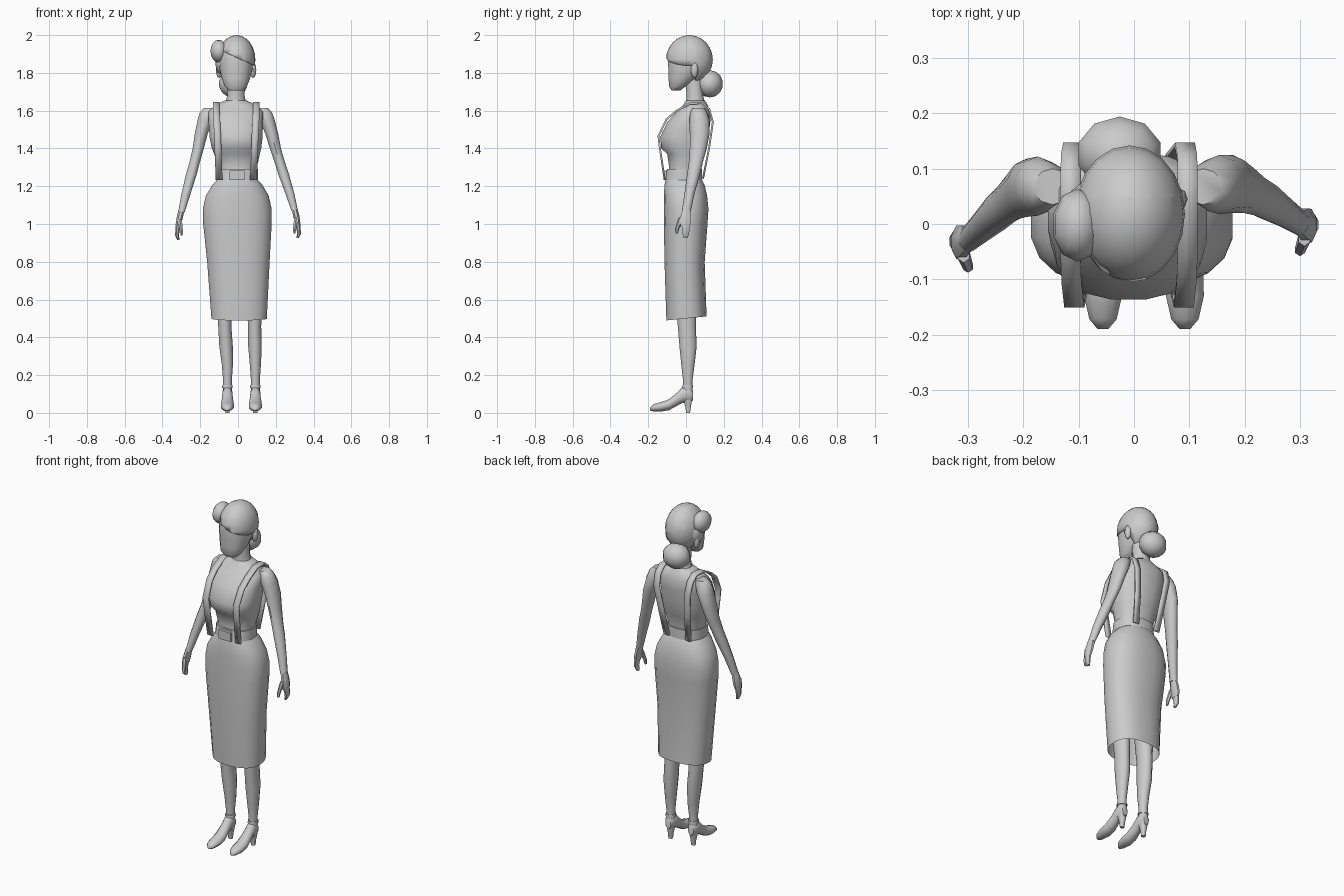
import bpy, bmesh
from math import sin, cos, pi, copysign
from mathutils import Vector

if "Cube" in bpy.data.objects:
    bpy.data.objects.remove(bpy.data.objects["Cube"])

grey = bpy.data.materials.new("plain grey")
grey.use_nodes = True
grey.diffuse_color = (.6, .6, .6, 1)
grey.node_tree.nodes["Principled BSDF"].inputs["Base Color"].default_value = grey.diffuse_color


def finish(name, bm, angle=50):
    """Turn a bmesh into a smooth shaded object with the shared material."""
    bmesh.ops.recalc_face_normals(bm, faces=bm.faces)
    mesh = bpy.data.meshes.new(name)
    bm.to_mesh(mesh)
    bm.free()
    mesh.materials.append(grey)
    obj = bpy.data.objects.new(name, mesh)
    bpy.context.collection.objects.link(obj)
    bpy.ops.object.select_all(action="DESELECT")
    obj.select_set(True)
    bpy.context.view_layer.objects.active = obj
    bpy.ops.object.shade_smooth_by_angle(angle=angle * pi / 180)
    return obj


def loft(name, rings, sides=12, power=2.0, along="z", capped=True, adjust=None):
    """Skin oval rings given as (centre x, half width, low side, high side, position)."""
    bm = bmesh.new()
    loops = []
    for x, half, low, high, pos in rings:
        loop = []
        for i in range(sides):
            a = 2 * pi * (i + .5) / sides
            c, s = [copysign(abs(t) ** (2 / power), t) for t in (cos(a), sin(a))]
            across = (low + high) / 2 + s * (high - low) / 2
            px = x + c * half
            p = Vector((px, across, pos) if along == "z" else (px, pos, across))
            loop.append(bm.verts.new(adjust(p) if adjust else p))
        loops.append(loop)
    for lower, upper in zip(loops, loops[1:]):
        for i in range(sides):
            j = (i + 1) % sides
            bm.faces.new((lower[i], lower[j], upper[j], upper[i]))
    if capped:
        bm.faces.new(loops[0])
        bm.faces.new(loops[-1])
    return finish(name, bm)


def ball(centre, size, segments, rings):
    bm = bmesh.new()
    bmesh.ops.create_uvsphere(bm, u_segments=segments, v_segments=rings, radius=1)
    bmesh.ops.scale(bm, vec=size, verts=bm.verts)
    bmesh.ops.translate(bm, vec=centre, verts=bm.verts)
    return bm


# Torso and neck
loft("torso", [
    (-.003, .106, -.1, .08, 1.22), (-.003, .104, -.09, .08, 1.3),
    (-.005, .122, -.1, .1, 1.37), (-.008, .132, -.132, .11, 1.4),
    (-.01, .142, -.138, .12, 1.46), (-.012, .145, -.1, .13, 1.54),
    (-.012, .145, -.05, .13, 1.595), (-.012, .11, -.015, .115, 1.63),
    (-.012, .055, 0, .1, 1.655)], sides=20, power=2.4)
loft("neck", [(-.012, .055, 0, .1, 1.65), (-.011, .047, .002, .092, 1.68),
              (-.01, .047, -.01, .09, 1.79)])

# Skirt, with the hem a little higher at the back
loft("skirt", [
    (.006, .148, -.105, .11, .5), (.002, .167, -.115, .1, .8),
    (-.003, .183, -.118, .115, 1), (-.004, .184, -.118, .12, 1.08),
    (-.004, .168, -.118, .113, 1.15), (-.003, .135, -.115, .1, 1.205),
    (-.003, .108, -.11, .085, 1.235)],
    sides=20, power=2.4, capped=False,
    adjust=lambda p: p + Vector((0, 0, .1 * p.y if p.z < .6 else 0)))

# Belt and buckle
loft("belt", [(-.003, .111, -.112, .087, 1.232), (-.003, .109, -.102, .086, 1.29)],
     sides=20, power=2.4)
buckle = bmesh.new()
bmesh.ops.create_cube(buckle, size=1)
bmesh.ops.scale(buckle, vec=(.08, .016, .052), verts=buckle.verts)
bmesh.ops.translate(buckle, vec=(-.005, -.112, 1.258), verts=buckle.verts)
finish("belt_buckle", buckle, 30)


# Suspender straps, running over the shoulder from waist to waist
def strap(name, side):
    path = [(.082, -.113, 1.235), (.088, -.138, 1.4), (.09, -.146, 1.465),
            (.095, -.103, 1.555), (.097, -.05, 1.6), (.097, .02, 1.637),
            (.097, .085, 1.64), (.096, .122, 1.61), (.092, .142, 1.54),
            (.076, .122, 1.4), (.062, .09, 1.24)]
    bm = bmesh.new()
    rows = []
    for x, y, z in path:
        centre = side * x + (-.018 if side < 0 else 0)
        rows.append([bm.verts.new((centre + w, y, z)) for w in (-.018, .018)])
    for a, b in zip(rows, rows[1:]):
        bm.faces.new((a[0], a[1], b[1], b[0]))
    obj = finish(name, bm)
    band = obj.modifiers.new("thickness", "SOLIDIFY")
    band.thickness = .01
    band.offset = 0


# Arms and hands; the body leans slightly toward its right at the shoulders
def arm(name, side):
    def place(p):
        if side > 0:
            return p
        drop = max(0, min(1, (1.6 - p.z) / .5))
        return Vector((-p.x - .022 * (1 - drop), p.y - .03 * drop, p.z - .01 * drop))

    loft(name + "_arm", [
        (.3, .018, -.022, .026, 1.07), (.275, .025, -.008, .045, 1.16),
        (.241, .03, .006, .075, 1.265), (.22, .029, .015, .09, 1.33),
        (.198, .031, .02, .11, 1.4), (.178, .036, .02, .125, 1.48),
        (.154, .043, .018, .125, 1.55), (.138, .045, .022, .112, 1.59),
        (.125, .035, .035, .1, 1.615)], sides=10, adjust=place)
    loft(name + "_palm", [
        (.318, .012, -.03, .022, .985), (.315, .016, -.036, .03, 1.01),
        (.308, .018, -.03, .03, 1.045), (.3, .017, -.02, .025, 1.08)],
        sides=8, adjust=place)
    loft(name + "_fingers", [
        (.315, .007, -.014, .008, .925), (.323, .011, -.02, .018, .95),
        (.318, .013, -.026, .023, 1)], sides=8, adjust=place)
    loft(name + "_thumb", [
        (.298, .006, -.056, -.042, .95), (.3, .01, -.058, -.036, .975),
        (.308, .012, -.04, -.01, 1.035)], sides=6, adjust=place)


# Legs and heeled shoes
def leg(name, x, knee):
    loft(name + "_leg", [
        (x, .025, -.016, .035, .1), (x, .024, -.016, .035, .17),
        (x, .03, -.026, .046, .25), ((x + knee) / 2, .037, -.036, .058, .35),
        (knee, .036, -.045, .054, .46), (knee, .042, -.055, .055, .56),
        (knee, .06, -.075, .065, .85)])
    loft(name + "_shoe", [
        (x, .01, .012, .028, -.19), (x, .026, .008, .046, -.172),
        (x, .036, .008, .058, -.13), (x, .035, .014, .072, -.09),
        (x, .03, .036, .105, -.05), (x, .028, .052, .138, -.018),
        (x, .028, .055, .142, .02), (x, .018, .065, .12, .036)],
        sides=10, along="y")
    loft(name + "_heel", [
        (x, .012, 0, .022, 0), (x, .014, -.004, .026, .03),
        (x, .024, -.02, .036, .085)], sides=8, power=3)
    loft(name + "_ankle_strap", [
        (x, .029, -.021, .039, .133), (x, .028, -.02, .038, .147)])


for name, side in (("left", 1), ("right", -1)):
    strap(name + "_strap", side)
    arm(name, side)
    finish(name + "_ear", ball((-.01 + side * .09, .045, 1.815), (.017, .02, .042), 8, 6))
leg("left", .092, .088)
leg("right", -.056, -.07)

# Face and skull
loft("head", [
    (-.012, .04, -.078, -.03, 1.708), (-.012, .06, -.09, 0, 1.728),
    (-.011, .076, -.094, .06, 1.77), (-.01, .088, -.095, .1, 1.82),
    (-.009, .091, -.098, .12, 1.87), (-.009, .082, -.088, .115, 1.93),
    (-.009, .05, -.05, .08, 1.975)], sides=16, power=2.2)

# Hair cap, cut along a slanted hairline and in front of the ears
hair = ball((-.008, .018, 1.87), (.1, .124, .13), 20, 12)
line_point, line_normal = Vector((.085, 0, 1.84)), Vector((.45, 0, 1)).normalized()
for point, normal in ((line_point, line_normal), (Vector((0, .05, 0)), Vector((0, 1, 0)))):
    bmesh.ops.bisect_plane(hair, geom=hair.verts[:] + hair.edges[:] + hair.faces[:],
                           plane_co=point, plane_no=normal)
face_area = [f for f in hair.faces if f.calc_center_median().y < .05
             and (f.calc_center_median() - line_point).dot(line_normal) < 0]
bmesh.ops.delete(hair, geom=face_area, context="FACES")
cap = finish("hair_cap", hair)
shell = cap.modifiers.new("thickness", "SOLIDIFY")
shell.thickness = .01

# Swept roll at the right temple, the lock below it, and the bun
finish("hair_roll", ball((-.102, -.002, 1.915), (.046, .066, .06), 10, 8))
finish("hair_side_lock", ball((-.095, .025, 1.855), (.025, .05, .06), 8, 6))
finish("hair_bun", ball((-.026, .126, 1.742), (.08, .07, .072), 10, 7))
